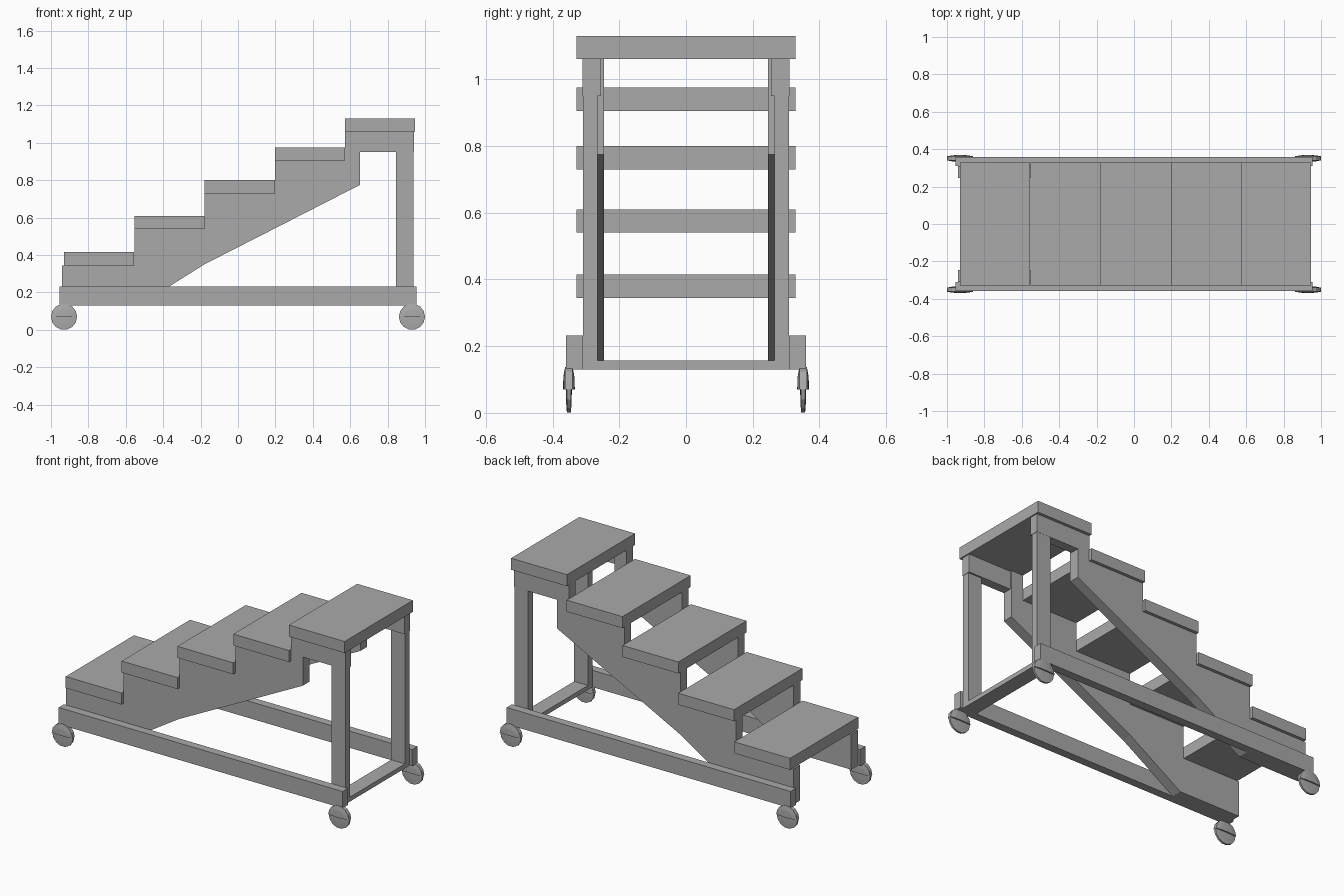
import bpy, bmesh, math
from mathutils import Vector, Matrix

cube = bpy.data.objects.get("Cube")
if cube:
    bpy.data.objects.remove(cube, do_unlink=True)

grey = bpy.data.materials.new("plain_grey")
grey.use_nodes = True
grey.diffuse_color = (0.4, 0.4, 0.4, 1)
grey.node_tree.nodes["Principled BSDF"].inputs["Base Color"].default_value = (0.4, 0.4, 0.4, 1)


def finish(name, bm):
    bmesh.ops.recalc_face_normals(bm, faces=bm.faces)
    mesh = bpy.data.meshes.new(name)
    bm.to_mesh(mesh)
    bm.free()
    mesh.materials.append(grey)
    obj = bpy.data.objects.new(name, mesh)
    bpy.context.collection.objects.link(obj)
    return obj


def box(name, x, y, z):
    """Box from (min, max) pairs."""
    bm = bmesh.new()
    bmesh.ops.create_cube(bm, size=1)
    for v in bm.verts:
        v.co = [lo + (c + 0.5) * (hi - lo) for c, (lo, hi) in zip(v.co, (x, y, z))]
    return finish(name, bm)


def plate(name, outline, y0, y1):
    """Side outline (x, z) extruded along y."""
    bm = bmesh.new()
    face = bm.faces.new([bm.verts.new((x, y0, z)) for x, z in outline])
    out = bmesh.ops.extrude_face_region(bm, geom=[face])
    moved = [g for g in out["geom"] if isinstance(g, bmesh.types.BMVert)]
    bmesh.ops.translate(bm, verts=moved, vec=(0, y1 - y0, 0))
    return finish(name, bm)


def disc(name, centre, radius, hub, rim, half=False):
    """Domed disc turned around y; half keeps only the upper part."""
    bm = bmesh.new()
    path = [(0, -hub), (radius * 0.6, -hub * 0.9), (radius, -rim),
            (radius, rim), (radius * 0.6, hub * 0.9), (0, hub)]
    verts = [bm.verts.new((r, y, 0)) for r, y in path]
    edges = [bm.edges.new(pair) for pair in zip(verts, verts[1:])]
    bmesh.ops.spin(bm, geom=verts + edges, axis=(0, 1, 0), cent=(0, 0, 0),
                   angle=math.tau, steps=14)
    bmesh.ops.remove_doubles(bm, verts=bm.verts, dist=0.0002)
    if half:
        cut = bmesh.ops.bisect_plane(bm, geom=bm.verts[:] + bm.edges[:] + bm.faces[:],
                                     plane_co=(0, 0, 0), plane_no=(0, 0, -1), clear_outer=True)
        rim_edges = [g for g in cut["geom_cut"] if isinstance(g, bmesh.types.BMEdge)]
        bmesh.ops.holes_fill(bm, edges=rim_edges)
    bmesh.ops.transform(bm, matrix=Matrix.Translation(Vector(centre)), verts=bm.verts)
    return finish(name, bm)


# Treads
starts = [-0.93, -0.553, -0.178, 0.198, 0.572]
tops = [0.415, 0.61, 0.80, 0.975, 1.13]
THICK = 0.07
for i, (x, top) in enumerate(zip(starts, tops)):
    box(f"tread_{i + 1}", (x, x + 0.375), (-0.328, 0.328), (top - THICK, top))

# Saw-tooth stringer outline following the treads
outline = [(-0.53, 0.13), (-0.94, 0.13)]
risers = [-0.94] + starts[1:] + [0.652]
for i, top in enumerate(tops):
    outline += [(risers[i], top - THICK), (risers[i + 1], top - THICK)]
outline += [(0.652, 0.775), (-0.18, 0.35)]

for side, s in (("left_rear", 1), ("right_front", -1)):
    def span(a, b):
        return tuple(sorted((s * a, s * b)))

    plate(f"stringer_{side}", outline, *span(0.245, 0.309))
    box(f"top_beam_{side}", (0.652, 0.94), span(0.255, 0.31), (0.95, 1.06))
    box(f"leg_{side}", (0.845, 0.938), span(0.265, 0.309), (0.13, 0.95))
    box(f"base_rail_{side}", (-0.955, 0.955), span(0.309, 0.359), (0.13, 0.232))

    # Casters: thin wheel under a thicker hood
    for end, x in (("low", -0.93), ("high", 0.93)):
        centre = (x, s * 0.351, 0.07)
        disc(f"wheel_{side}_{end}", centre, 0.07, 0.009, 0.006)
        hood = disc(f"caster_hood_{side}_{end}", centre, 0.07, 0.018, 0.011, True)

# Floor brace between the legs
box("floor_brace", (0.845, 0.938), (-0.265, 0.265), (0.13, 0.157))
